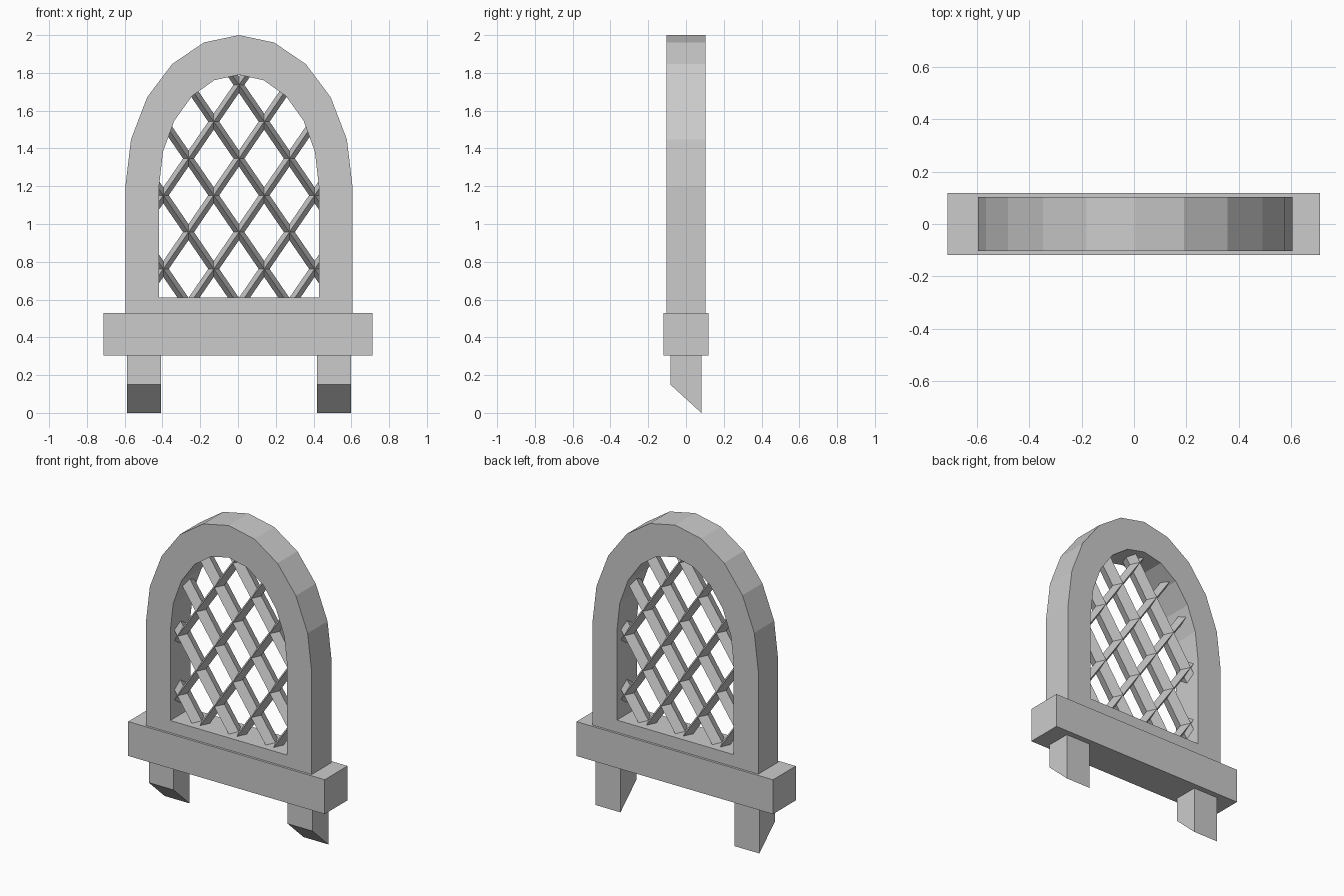
import bpy, bmesh, math
from mathutils import Matrix, Vector

cube = bpy.data.objects.get("Cube")
if cube:
    bpy.data.objects.remove(cube, do_unlink=True)

# One stone grey for everything
stone = bpy.data.materials.new("stone grey")
stone.use_nodes = True
GREY = (0.6, 0.6, 0.6, 1)
stone.diffuse_color = GREY
stone.node_tree.nodes["Principled BSDF"].inputs["Base Color"].default_value = GREY

CX = 0.005                  # centre line of arch, lattice and feet
SPRING = 1.2                # height where the arch begins
INNER_W, INNER_H, INNER_Z = 0.423, 0.59, 0.61
OUTER_W, OUTER_H, OUTER_Z = 0.601, 0.8, 0.45


def finish(name, bm):
    bmesh.ops.recalc_face_normals(bm, faces=bm.faces)
    mesh = bpy.data.meshes.new(name)
    bm.to_mesh(mesh)
    bm.free()
    mesh.materials.append(stone)
    obj = bpy.data.objects.new(name, mesh)
    bpy.context.collection.objects.link(obj)
    return obj


def box(name, x0, x1, y0, y1, z0, z1):
    bm = bmesh.new()
    size = Matrix.Diagonal((x1 - x0, y1 - y0, z1 - z0, 1))
    place = Matrix.Translation(((x0 + x1) / 2, (y0 + y1) / 2, (z0 + z1) / 2))
    bmesh.ops.create_cube(bm, size=1, matrix=place @ size)
    return finish(name, bm)


def arch_outline(w, h, bottom):
    """Closed arch outline in x and z, ten segments round the top."""
    arc = [(CX + w * math.cos(math.pi * i / 10),
            SPRING + h * math.sin(math.pi * i / 10)) for i in range(11)]
    return [(CX + w, bottom)] + arc + [(CX - w, bottom)]


# Arched frame: ring between two outlines, front and back
bm = bmesh.new()
outlines = [arch_outline(OUTER_W, OUTER_H, OUTER_Z), arch_outline(INNER_W, INNER_H, INNER_Z)]
depth = 0.103
rings = [[bm.verts.new((x, y, z)) for x, z in outlines[k]]
         for k, y in ((0, -depth), (1, -depth), (1, depth), (0, depth))]
count = len(rings[0])
for r in range(4):
    a, b = rings[r], rings[(r + 1) % 4]
    for i in range(count):
        j = (i + 1) % count
        bm.faces.new((a[i], a[j], b[j], b[i]))
finish("arched_frame", bm)

# Sill
box("sill", -0.713, 0.711, -0.118, 0.118, 0.305, 0.53)

# Feet with undersides sloping down to the back
for side, name in ((1, "left_foot"), (-1, "right_foot")):
    mid = CX + side * 0.503
    foot = box(name, mid - 0.09, mid + 0.09, -0.083, 0.081, 0, 0.32)
    for v in foot.data.vertices:
        if v.co.z < 0.1 and v.co.y < 0:
            v.co.z = 0.15


# Lattice bars with a deep diamond section, ends buried in the frame
def in_opening(x, z, margin=0.03):
    w, h = INNER_W + margin, INNER_H + margin
    rise = max(z - SPRING, 0)
    return z > INNER_Z - margin and (x / w) ** 2 + (rise / h) ** 2 < 1


PITCH, SLOPE = 0.267, 1.46
HALF_WIDTH, HALF_DEPTH = 0.024, 0.062
for lean, label in ((1, "rising"), (-1, "falling")):
    along = Vector((lean, 0, SLOPE)).normalized()
    across = Vector((along.z, 0, -along.x))
    for k in range(-4, 5):
        start = Vector((k * PITCH, 0, 0.957))
        inside = [t for t in (i * 0.005 for i in range(-400, 401))
                  if in_opening(*(start + along * t).xz)]
        if not inside:
            continue
        bm = bmesh.new()
        section = [across * HALF_WIDTH, Vector((0, HALF_DEPTH, 0)),
                   -across * HALF_WIDTH, Vector((0, -HALF_DEPTH, 0))]
        ends = [[bm.verts.new(start + along * t + s + Vector((CX, 0, 0))) for s in section]
                for t in (inside[0], inside[-1])]
        for i in range(4):
            j = (i + 1) % 4
            bm.faces.new((ends[0][i], ends[0][j], ends[1][j], ends[1][i]))
        for end in ends:
            bm.faces.new(end)
        finish(f"lattice_bar_{label}_{k + 5}", bm)
